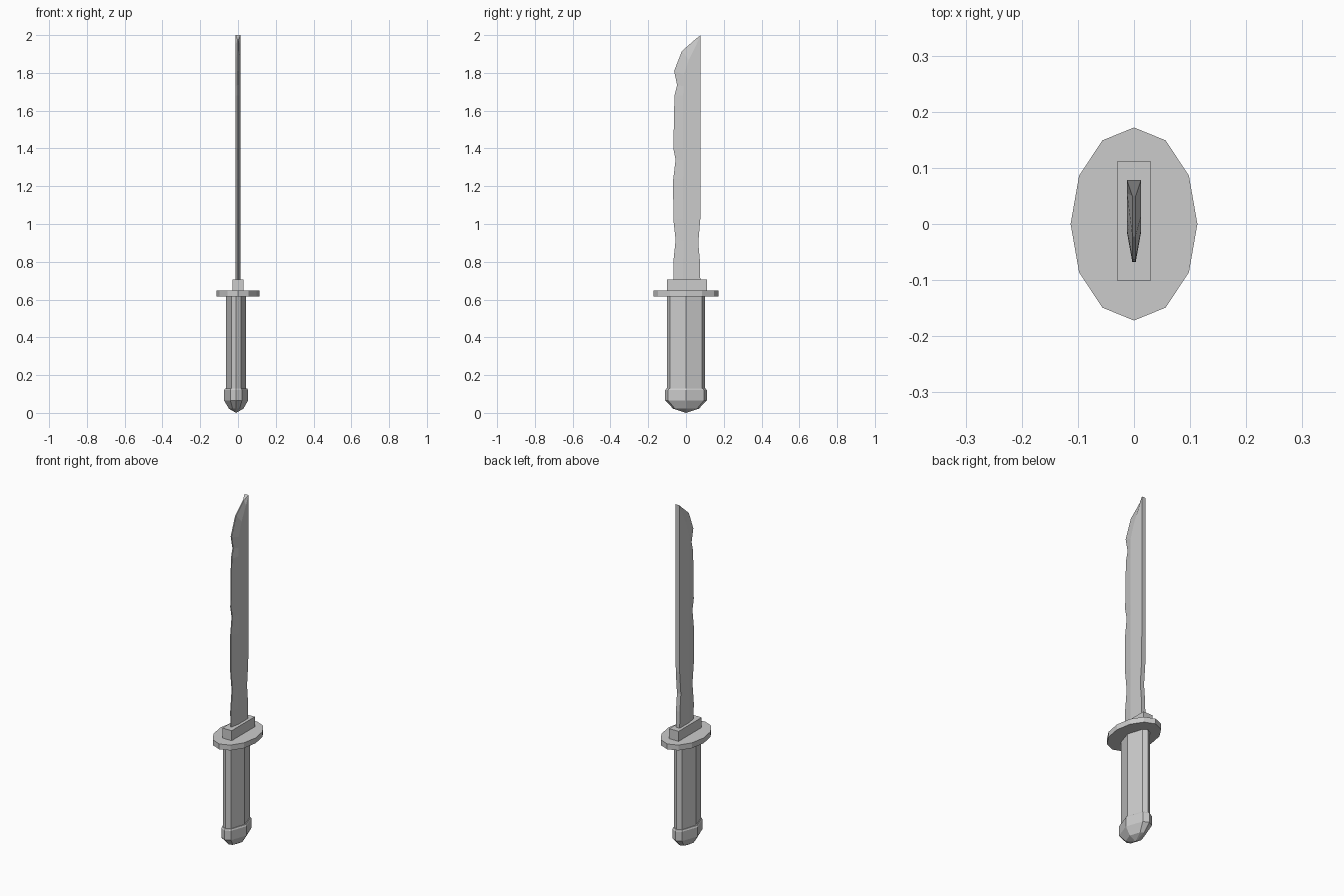
import bpy, bmesh, math

if "Cube" in bpy.data.objects:
    bpy.data.objects.remove(bpy.data.objects["Cube"])


def loft(name, rings, cap_bottom=True, cap_top=True):
    """Skin a stack of equal-length vertex rings; coincident points are merged."""
    bm = bmesh.new()
    rows = [[bm.verts.new(p) for p in ring] for ring in rings]
    n = len(rows[0])
    for a, b in zip(rows, rows[1:]):
        for i in range(n):
            j = (i + 1) % n
            bm.faces.new((a[i], a[j], b[j], b[i]))
    if cap_bottom:
        bm.faces.new(rows[0][::-1])
    if cap_top:
        bm.faces.new(rows[-1])
    bmesh.ops.remove_doubles(bm, verts=bm.verts, dist=0.0002)
    bmesh.ops.recalc_face_normals(bm, faces=bm.faces)
    me = bpy.data.meshes.new(name)
    bm.to_mesh(me)
    bm.free()
    ob = bpy.data.objects.new(name, me)
    bpy.context.collection.objects.link(ob)
    return ob


# Flattened octagon shared by grip and pommel (unit half-widths)
OCT = [(1, 0), (0.48, 0.86), (0, 1), (-0.48, 0.86),
       (-1, 0), (-0.48, -0.86), (0, -1), (0.48, -0.86)]


def oct_ring(rx, ry, z, cx=-0.01):
    return [(cx + x * rx, y * ry, z) for x, y in OCT]


# Grip
loft("grip", [oct_ring(0.053, 0.1, 0.11), oct_ring(0.053, 0.1, 0.625)])

# Pommel, tapering to a blunt point
loft("pommel", [oct_ring(0, 0, 0.0), oct_ring(0.038, 0.068, 0.022),
                oct_ring(0.064, 0.11, 0.066), oct_ring(0.064, 0.11, 0.12),
                oct_ring(0.059, 0.105, 0.128)], cap_bottom=False)

# Oval twelve-sided guard
loft("guard", [[(0.113 * math.cos(k * math.pi / 6), 0.172 * math.sin(k * math.pi / 6), z)
                for k in range(12)] for z in (0.617, 0.648)])

# Rectangular collar at the blade root
loft("collar", [[(-0.03, -0.101, z), (0.03, -0.101, z), (0.03, 0.111, z), (-0.03, 0.111, z)]
                for z in (0.64, 0.706)])

# Blade rows: (spine y, spine z), (bevel y, bevel z), (edge y, edge z)
T, E = 0.0125, 0.003
ROWS = [
    ((0.076, 0.68), (-0.015, 0.68), (-0.066, 0.68)),
    ((0.074, 0.80), (-0.015, 0.80), (-0.067, 0.80)),
    ((0.065, 0.90), (-0.012, 0.91), (-0.055, 0.915)),
    ((0.076, 1.03), (-0.015, 1.025), (-0.067, 1.025)),
    ((0.077, 1.235), (-0.015, 1.235), (-0.068, 1.235)),
    ((0.077, 1.34), (-0.012, 1.34), (-0.055, 1.34)),
    ((0.077, 1.40), (-0.015, 1.40), (-0.067, 1.40)),
    ((0.078, 1.68), (-0.015, 1.68), (-0.061, 1.68)),
    ((0.078, 1.735), (-0.013, 1.73), (-0.047, 1.735)),
    ((0.078, 1.80), (-0.012, 1.79), (-0.063, 1.81)),
    ((0.078, 1.89), (0.015, 1.87), (-0.022, 1.915)),
    ((0.078, 1.96), (0.055, 1.95), (0.050, 1.978)),
    ((0.078, 2.00), (0.078, 2.00), (0.078, 2.00)),
]
rings = []
for r, (s, b, e) in enumerate(ROWS):
    w = T if r == len(ROWS) - 1 else E
    half = [(T, *s), (T, *b), (w, *e)]
    rings.append(half + [(-x, y, z) for x, y, z in reversed(half)])
loft("blade", rings, cap_top=False)
